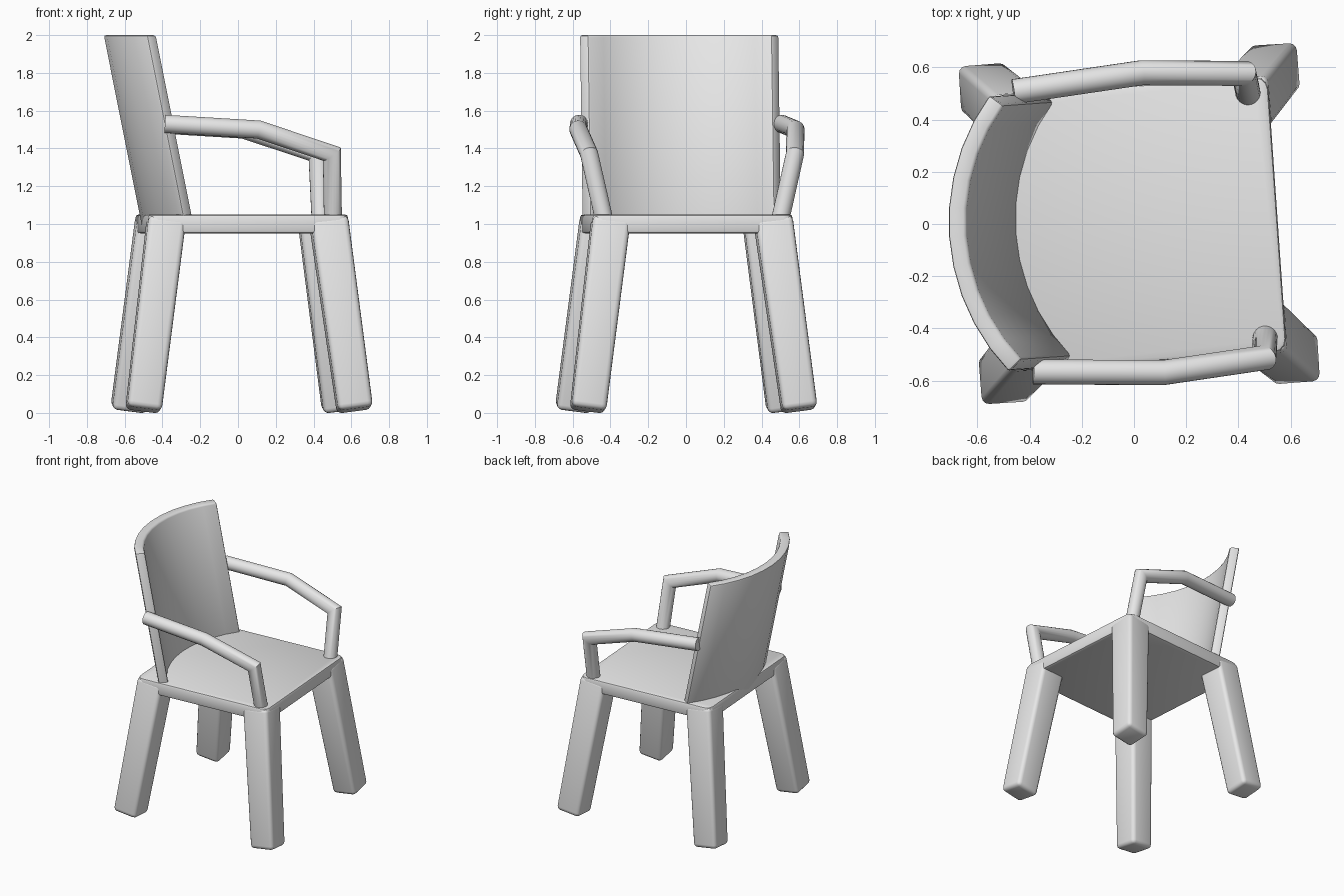
import bpy, bmesh, math
from mathutils import Vector, Matrix

if "Cube" in bpy.data.objects:
    bpy.data.objects.remove(bpy.data.objects["Cube"], do_unlink=True)

GREY = (0.8, 0.8, 0.8, 1)
mat = bpy.data.materials.new("light_grey")
mat.use_nodes = True
mat.diffuse_color = GREY
mat.node_tree.nodes["Principled BSDF"].inputs["Base Color"].default_value = GREY

TURN = math.radians(4)   # the whole chair is turned slightly
MID = 0.02               # centre of seat and legs along the chair's length


def round_edges(bm, width, segments=3, test=lambda e: True):
    edges = [e for e in bm.edges if e.calc_face_angle(0) > math.radians(50) and test(e)]
    bmesh.ops.bevel(bm, geom=edges, offset=width, segments=segments,
                    profile=0.5, affect='EDGES', clamp_overlap=True)


def finish(bm, name):
    bmesh.ops.recalc_face_normals(bm, faces=bm.faces)
    mesh = bpy.data.meshes.new(name)
    bm.to_mesh(mesh)
    bm.free()
    mesh.materials.append(mat)
    obj = bpy.data.objects.new(name, mesh)
    bpy.context.collection.objects.link(obj)
    obj.rotation_euler.z = TURN
    bpy.ops.object.select_all(action='DESELECT')
    obj.select_set(True)
    bpy.context.view_layer.objects.active = obj
    bpy.ops.object.shade_smooth_by_angle(angle=math.radians(40))


def make_seat():
    bm = bmesh.new()
    bmesh.ops.create_cube(bm, size=1, matrix=Matrix.Translation((MID, 0, 1))
                          @ Matrix.Diagonal((1.06, 1.06, 0.1, 1)))
    upright = lambda e: abs(e.verts[0].co.z - e.verts[1].co.z) > 0.05
    round_edges(bm, 0.05, 3, upright)
    round_edges(bm, 0.015, 2)
    finish(bm, "seat")


def make_leg(name, sx, sy):
    # tapered square post splayed out towards the corner
    foot = Vector((MID + sx * 0.561, sy * 0.561, 0.016))
    head = Vector((MID + sx * 0.43, sy * 0.43, 1.025))
    axis = head - foot
    bm = bmesh.new()
    bmesh.ops.create_cube(bm, size=1)
    for v in bm.verts:
        w = 0.2 if v.co.z > 0 else 0.185
        v.co = Vector((v.co.x * w, v.co.y * w, v.co.z * axis.length))
    round_edges(bm, 0.028)
    tilt = Vector((0, 0, 1)).rotation_difference(axis).to_matrix().to_4x4()
    bm.transform(Matrix.Translation((foot + head) / 2) @ tilt)
    finish(bm, name)


def make_backrest():
    # curved shell, sheared backwards so that its top stays level
    outer, inner, half, steps = 0.826, 0.758, math.radians(40), 10
    z_low, z_top, lean = 0.98, 2.0, 0.2
    bm = bmesh.new()
    rings = []
    for i in range(steps + 1):
        a = -half + 2 * half * i / steps
        ring = []
        for r, z in ((outer, z_low), (inner, z_low), (inner, z_top), (outer, z_top)):
            x = -0.712 + outer - r * math.cos(a) + lean * (z_top - z)
            ring.append(bm.verts.new((x, r * math.sin(a), z)))
        rings.append(ring)
    for a, b in zip(rings, rings[1:]):
        for k in range(4):
            n = (k + 1) % 4
            bm.faces.new((a[k], a[n], b[n], b[k]))
    bm.faces.new(rings[0])
    bm.faces.new(rings[-1])
    bmesh.ops.recalc_face_normals(bm, faces=bm.faces)
    round_edges(bm, 0.012, 2)
    finish(bm, "backrest")


def make_arm(name, side, radius=0.048, sides=20):
    # round rail with mitred bends, ending in a post on the seat
    path = [Vector((x, side * y, z)) for x, y, z in (
        (-0.425, 0.538, 1.53), (0.07, 0.576, 1.5),
        (0.46, 0.546, 1.37), (0.472, 0.462, 1.0))]
    dirs = [(b - a).normalized() for a, b in zip(path, path[1:])]
    turn = Vector((0, 0, 1)).rotation_difference(dirs[0])
    ring = []
    for k in range(sides):
        a = 2 * math.pi * k / sides
        ring.append(path[0] + turn @ Vector((math.cos(a), math.sin(a), 0)) * radius)
    bm = bmesh.new()
    rows = [[bm.verts.new(p) for p in ring]]
    for i, d in enumerate(dirs):
        end = path[i + 1]
        normal = d + dirs[min(i + 1, len(dirs) - 1)]
        ring = [p + d * ((end - p).dot(normal) / d.dot(normal)) for p in ring]
        rows.append([bm.verts.new(p) for p in ring])
    for a, b in zip(rows, rows[1:]):
        for k in range(sides):
            n = (k + 1) % sides
            bm.faces.new((a[k], a[n], b[n], b[k]))
    bm.faces.new(rows[0])
    bm.faces.new(rows[-1])
    finish(bm, name)


make_seat()
make_backrest()
for side_name, side in (("left", 1), ("right", -1)):
    make_arm("arm_" + side_name, side)
    for end_name, end in (("front", 1), ("back", -1)):
        make_leg(end_name + "_leg_" + side_name, end, side)
